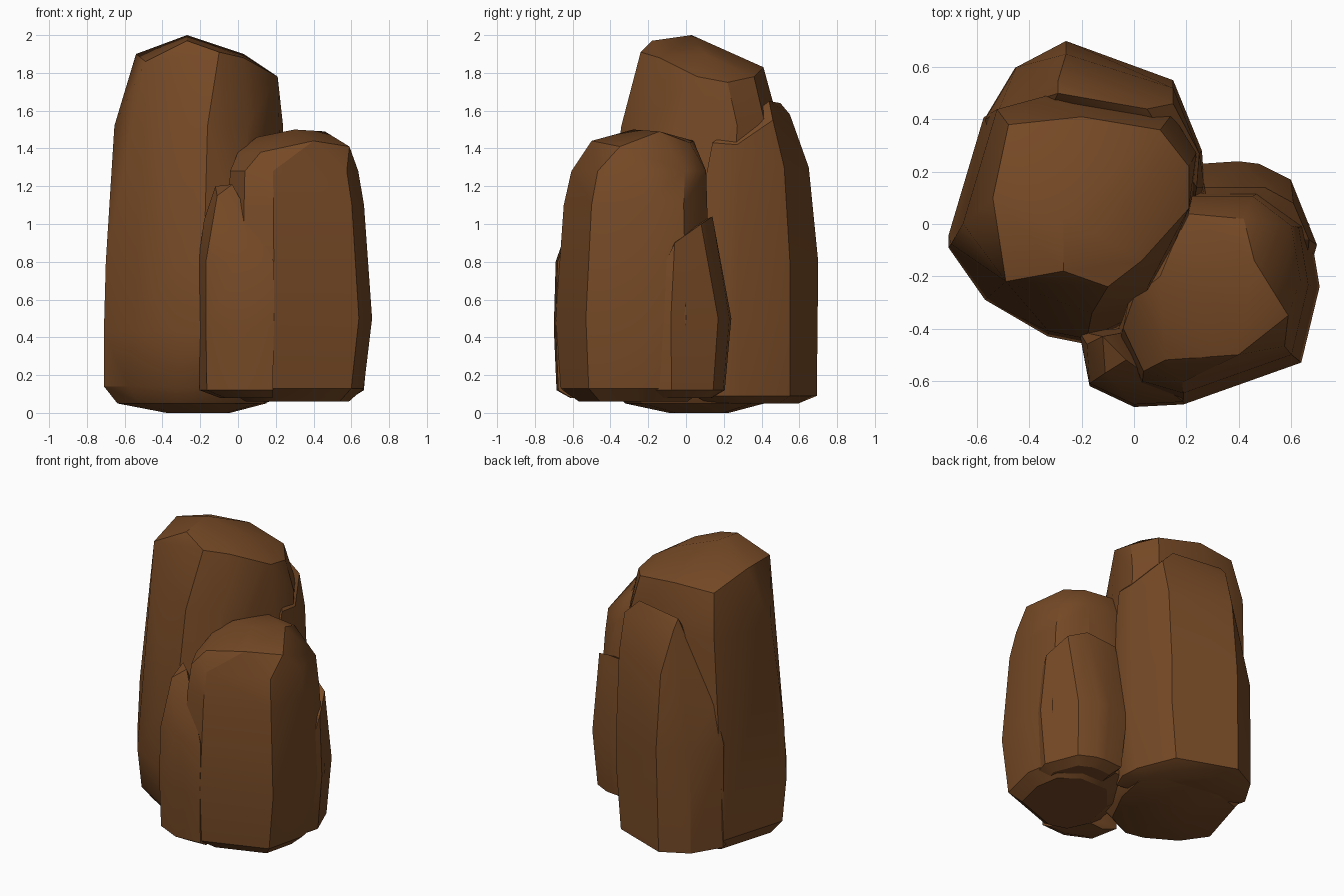
import bpy, bmesh, math

cube = bpy.data.objects.get("Cube")
if cube:
    bpy.data.objects.remove(cube, do_unlink=True)

# One earthy brown for every stone
brown = bpy.data.materials.new("brown_stone")
brown.use_nodes = True
tint = (0.18, 0.067, 0.019, 1)
brown.diffuse_color = tint
shader = next(n for n in brown.node_tree.nodes if n.type == "BSDF_PRINCIPLED")
shader.inputs["Base Color"].default_value = tint
shader.inputs["Roughness"].default_value = 0.9


def stone(name, center, outline, levels, crown):
    """Chiselled stone: the outline scaled at each level, closed by crown points."""
    bm = bmesh.new()
    cx, cy = center
    for z, scale, dx, dy in levels:
        for x, y in outline:
            bm.verts.new((cx + (x - cx) * scale + dx, cy + (y - cy) * scale + dy, z))
    for point in crown:
        bm.verts.new(point)
    hull = bmesh.ops.convex_hull(bm, input=bm.verts[:])
    loose = set(hull["geom_interior"]) | set(hull["geom_unused"])
    bmesh.ops.delete(bm, geom=[g for g in loose if isinstance(g, bmesh.types.BMVert)],
                     context="VERTS")
    # Merge nearly flat neighbours into broad chiselled faces
    bmesh.ops.dissolve_limit(bm, angle_limit=math.radians(3),
                             verts=bm.verts[:], edges=bm.edges[:])
    bmesh.ops.recalc_face_normals(bm, faces=bm.faces[:])
    mesh = bpy.data.meshes.new(name)
    bm.to_mesh(mesh)
    bm.free()
    mesh.materials.append(brown)
    obj = bpy.data.objects.new(name, mesh)
    bpy.context.collection.objects.link(obj)
    bpy.ops.object.select_all(action="DESELECT")
    obj.select_set(True)
    bpy.context.view_layer.objects.active = obj
    bpy.ops.object.shade_smooth_by_angle(angle=math.radians(30))


# Tall stone: main column with a faceted cap
stone("tall_rock", (-.2, .08),
      [(-.71, -.09), (-.57, -.29), (-.33, -.43), (-.18, -.46), (.05, -.35),
       (.2, -.05), (.25, .2), (.15, .36), (-.35, .44), (-.57, .38)],
      [(0, .35, 0, .02), (.05, .82, -.02, .04), (.14, .96, -.02, .04),
       (.43, 1, 0, 0), (.8, .98, 0, .01), (1.52, .93, .02, .08)],
      [(-.54, .1, 1.9), (-.49, -.22, 1.86), (-.27, -.18, 1.97), (-.27, .03, 2),
       (-.1, -.24, 1.91), (.03, -.14, 1.88), (.03, .1, 1.9), (.21, .06, 1.78),
       (.21, .22, 1.75), (.1, .36, 1.78), (-.2, .41, 1.83), (-.48, .38, 1.82)])

# Shoulder slab on the back of the tall stone, its top falling away to one side
stone("tall_rock_back_slab", (-.15, .35),
      [(.22, .02), (.27, .14), (.26, .28), (.15, .55), (-.26, .7),
       (-.45, .6), (-.57, .4), (-.5, .1)],
      [(.05, .7, 0, 0), (.09, .95, -.02, .01), (.5, 1, 0, 0), (.8, 1, 0, 0)],
      [(.05, .44, 1.65), (-.29, .5, 1.64), (-.29, .55, 1.58), (.15, .46, 1.55),
       (.24, .14, 1.43), (.25, .27, 1.42), (-.26, .65, 1.3), (.15, .52, 1.3),
       (-.52, .43, 1.08)])

# Short stone: main column with a rounded cap
stone("short_rock", (.3, -.28),
      [(.02, -.64), (.19, -.69), (.64, -.53), (.71, -.24), (.67, 0),
       (.5, .13), (.2, .13), (0, -.1), (-.07, -.45)],
      [(.06, .7, 0, 0), (.13, .94, -.02, 0), (.5, 1, 0, 0),
       (1.1, .92, -.01, .01), (1.28, .87, -.02, .03)],
      [(.12, -.52, 1.38), (.4, -.5, 1.44), (.59, -.35, 1.41), (.46, -.14, 1.49),
       (.3, -.28, 1.5), (.1, -.2, 1.46), (.42, .02, 1.43), (.2, .04, 1.44),
       (0, -.28, 1.38)])

# Low slab behind the short stone
stone("short_rock_back_slab", (.42, -.05),
      [(.25, .23), (.4, .24), (.48, .23), (.6, .17), (.7, -.08),
       (.65, -.25), (.2, -.05)],
      [(.08, .65, 0, 0), (.12, .88, 0, 0), (.5, 1, 0, 0)],
      [(.27, .14, 1.02), (.5, .14, 1.04), (.61, .08, 1), (.67, -.06, .9),
       (.3, -.05, .95)])

# Leaning sliver at the front right of the short stone
stone("short_rock_front_slab", (0, -.55),
      [(-.21, -.42), (-.17, -.62), (0, -.7), (.19, -.69), (.1, -.4)],
      [(.08, .7, .05, .04), (.12, .97, 0, .01), (.45, 1, 0, 0), (.8, 1, 0, .01)],
      [(-.18, -.46, 1.02), (-.12, -.43, 1.2), (-.03, -.52, 1.21),
       (-.11, -.57, 1.15)])
